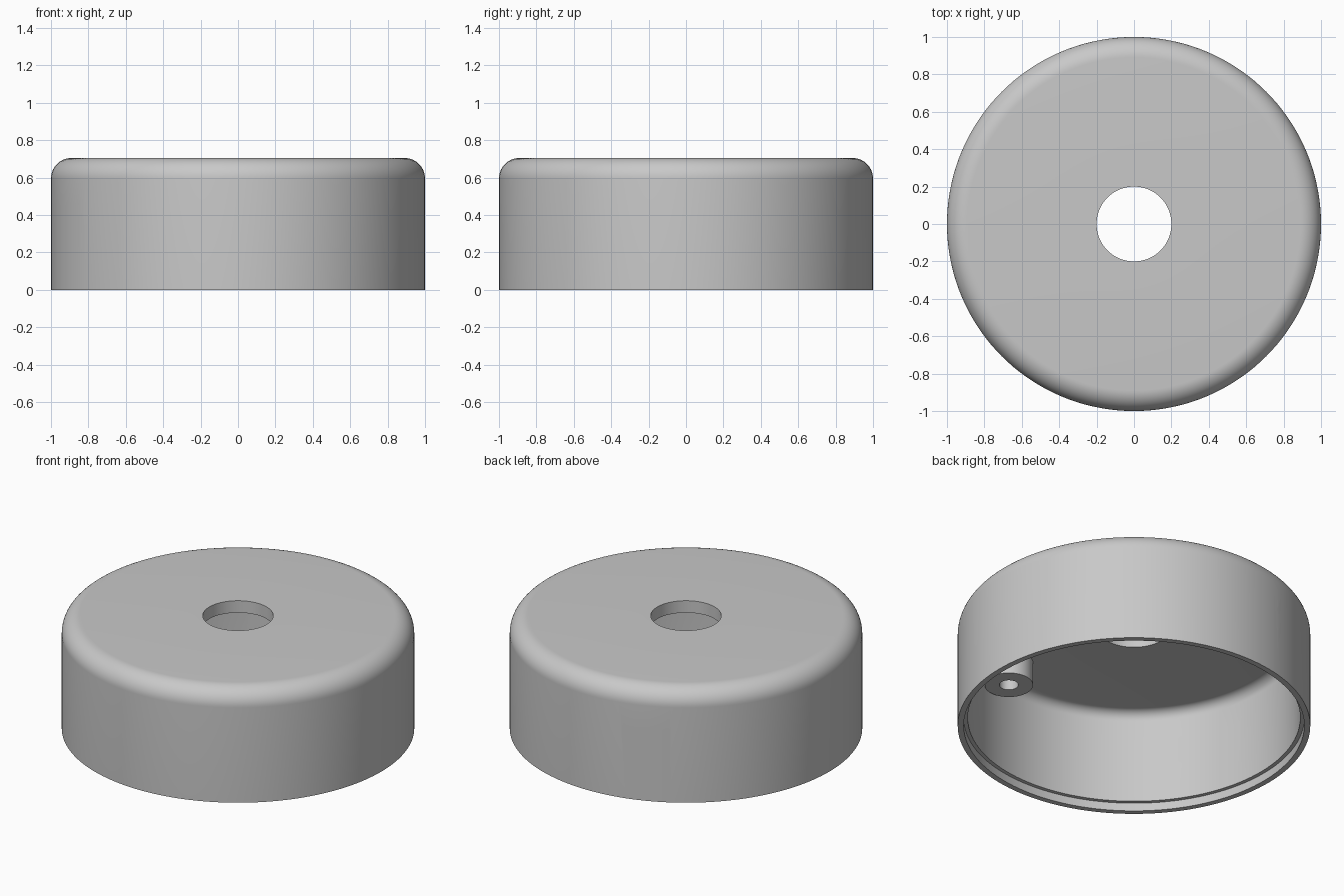
import bpy, bmesh
from math import sin, cos, pi, radians
from mathutils import Matrix, Vector

cube = bpy.data.objects.get("Cube")
if cube:
    bpy.data.objects.remove(cube, do_unlink=True)

HEIGHT, CEILING, INNER = 0.705, 0.63, 0.943

grey = bpy.data.materials.new("light_grey")
grey.use_nodes = True
colour = (0.58, 0.58, 0.58, 1)
grey.diffuse_color = colour
grey.node_tree.nodes["Principled BSDF"].inputs["Base Color"].default_value = colour


def add_object(name, bm):
    bmesh.ops.recalc_face_normals(bm, faces=bm.faces)
    mesh = bpy.data.meshes.new(name)
    bm.to_mesh(mesh)
    bm.free()
    mesh.materials.append(grey)
    ob = bpy.data.objects.new(name, mesh)
    bpy.context.collection.objects.link(ob)
    return ob


def activate(ob):
    bpy.ops.object.select_all(action='DESELECT')
    ob.select_set(True)
    bpy.context.view_layer.objects.active = ob


def arc(cx, cz, radius, start, end, steps=10):
    angles = [radians(start + (end - start) * i / steps) for i in range(steps + 1)]
    return [(cx + radius * cos(a), cz + radius * sin(a)) for a in angles]


def lathe(name, profile, segments, closed):
    """Turn an (r, z) profile about z; an open one is capped at both ends."""
    bm = bmesh.new()
    rings = []
    for r, z in profile:
        rings.append([bm.verts.new((r * cos(2 * pi * i / segments),
                                    r * sin(2 * pi * i / segments), z))
                      for i in range(segments)])
    pairs = list(zip(rings, rings[1:]))
    if closed:
        pairs.append((rings[-1], rings[0]))
    else:
        bm.faces.new(rings[0])
        bm.faces.new(rings[-1])
    for a, b in pairs:
        for i in range(segments):
            j = (i + 1) % segments
            bm.faces.new((a[i], a[j], b[j], b[i]))
    return add_object(name, bm)


def cut_slot(body, angle, width):
    """Cut a rounded rectangular opening through the wall."""
    bm = bmesh.new()
    bmesh.ops.create_cube(bm, size=1, matrix=Matrix.Diagonal((0.3, width, 0.15, 1)))
    edges = [e for e in bm.edges
             if abs((e.verts[0].co - e.verts[1].co).x) > 0.2]
    bmesh.ops.bevel(bm, geom=edges, offset=0.025, segments=6, profile=0.5,
                    affect='EDGES')
    turn = Matrix.Rotation(radians(angle), 4, 'Z')
    bm.transform(turn @ Matrix.Translation((0.97, 0, 0.375)))
    cutter = add_object("slot_cutter", bm)
    cutter.hide_render = True
    mod = body.modifiers.new("slot", 'BOOLEAN')
    mod.operation = 'DIFFERENCE'
    mod.solver = 'EXACT'
    mod.object = cutter
    activate(body)
    bpy.ops.object.modifier_apply(modifier=mod.name)
    bpy.data.objects.remove(cutter, do_unlink=True)


# Cover: hollow shell with rounded shoulder, central hole and stepped bottom rim
profile = [(0.2, HEIGHT)]
profile += arc(0.89, HEIGHT - 0.11, 0.11, 90, 0, 14)
profile += [(1, 0), (0.966, 0), (0.966, 0.05), (INNER, 0.05)]
profile += arc(INNER - 0.06, CEILING - 0.06, 0.06, 0, 90)
profile += [(0.2, CEILING)]
cover = lathe("cover_shell", profile, 144, True)

# Two wall openings a quarter turn apart
cut_slot(cover, 112, 0.277)
cut_slot(cover, 202, 0.41)

# Screw bosses with blind bores under the ceiling
parts = [cover]
for name, angle in (("front_screw_boss", 292), ("back_screw_boss", 112)):
    boss = lathe(name, [(0.137, CEILING + 0.01), (0.137, 0.485),
                        (0.054, 0.485), (0.054, CEILING)], 48, False)
    boss.location = Matrix.Rotation(radians(angle), 3, 'Z') @ Vector((0.804, 0, 0))
    parts.append(boss)

# Smooth curved walls, keep rims crisp
for ob in parts:
    activate(ob)
    bpy.ops.object.shade_smooth_by_angle(angle=radians(30))
